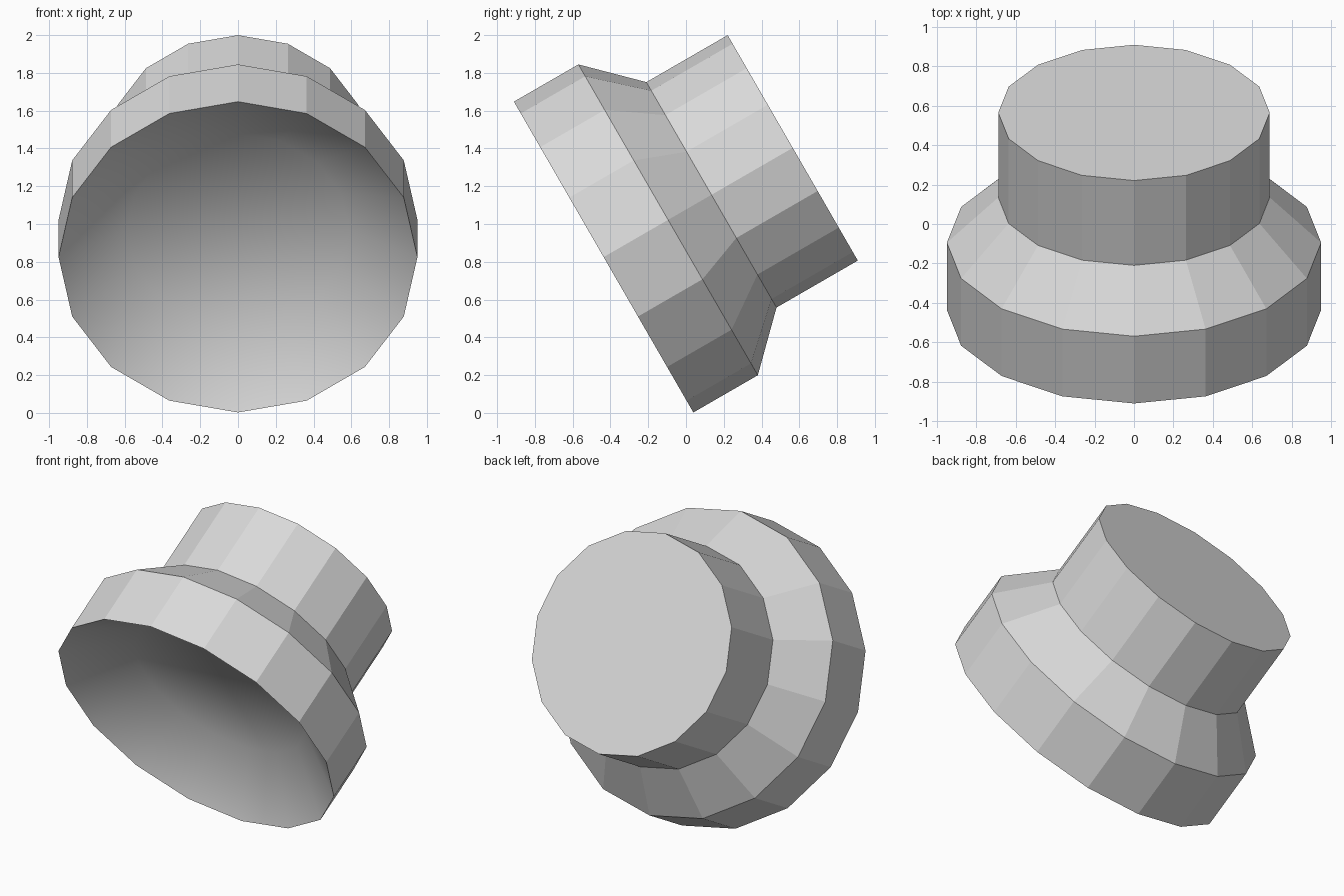
import bpy
import bmesh
from math import sin, cos, pi, radians

SIDES = 16
RIM = 0.95           # radius of the open front
TILT = radians(-60)
ORIGIN = (0, -0.436, 0.825)

cube = bpy.data.objects.get("Cube")
if cube:
    bpy.data.objects.remove(cube, do_unlink=True)

grey = bpy.data.materials.new("light_grey")
grey.use_nodes = True
colour = (0.7, 0.7, 0.7, 1)
grey.diffuse_color = colour
grey.node_tree.nodes["Principled BSDF"].inputs["Base Color"].default_value = colour


def lathe(name, profile, inward=False, smooth=False):
    """Spin (radius, height) points round the lamp axis and close the far end."""
    bm = bmesh.new()
    rings = [[bm.verts.new((r * cos(2 * pi * i / SIDES), r * sin(2 * pi * i / SIDES), h))
              for i in range(SIDES)] for r, h in profile]
    for a, b in zip(rings, rings[1:]):
        for i in range(SIDES):
            j = (i + 1) % SIDES
            bm.faces.new((a[i], a[j], b[j], b[i]))
    bm.faces.new(rings[-1])
    if inward:
        bmesh.ops.reverse_faces(bm, faces=bm.faces[:])
    for f in bm.faces:
        f.smooth = smooth
    mesh = bpy.data.meshes.new(name)
    bm.to_mesh(mesh)
    bm.free()
    mesh.materials.append(grey)
    obj = bpy.data.objects.new(name, mesh)
    obj.location = ORIGIN
    obj.rotation_euler.x = TILT
    bpy.context.collection.objects.link(obj)


# Faceted housing: wide front band, tapered shoulder, narrow rear drum
lathe("housing", [(RIM, 0), (RIM, 0.394), (0.689, 0.659), (0.689, 1.156)])

# Smooth reflector: sloping wall down to a flat floor
lathe("reflector", [(RIM, 0), (0.59, 0.285)], inward=True, smooth=True)
